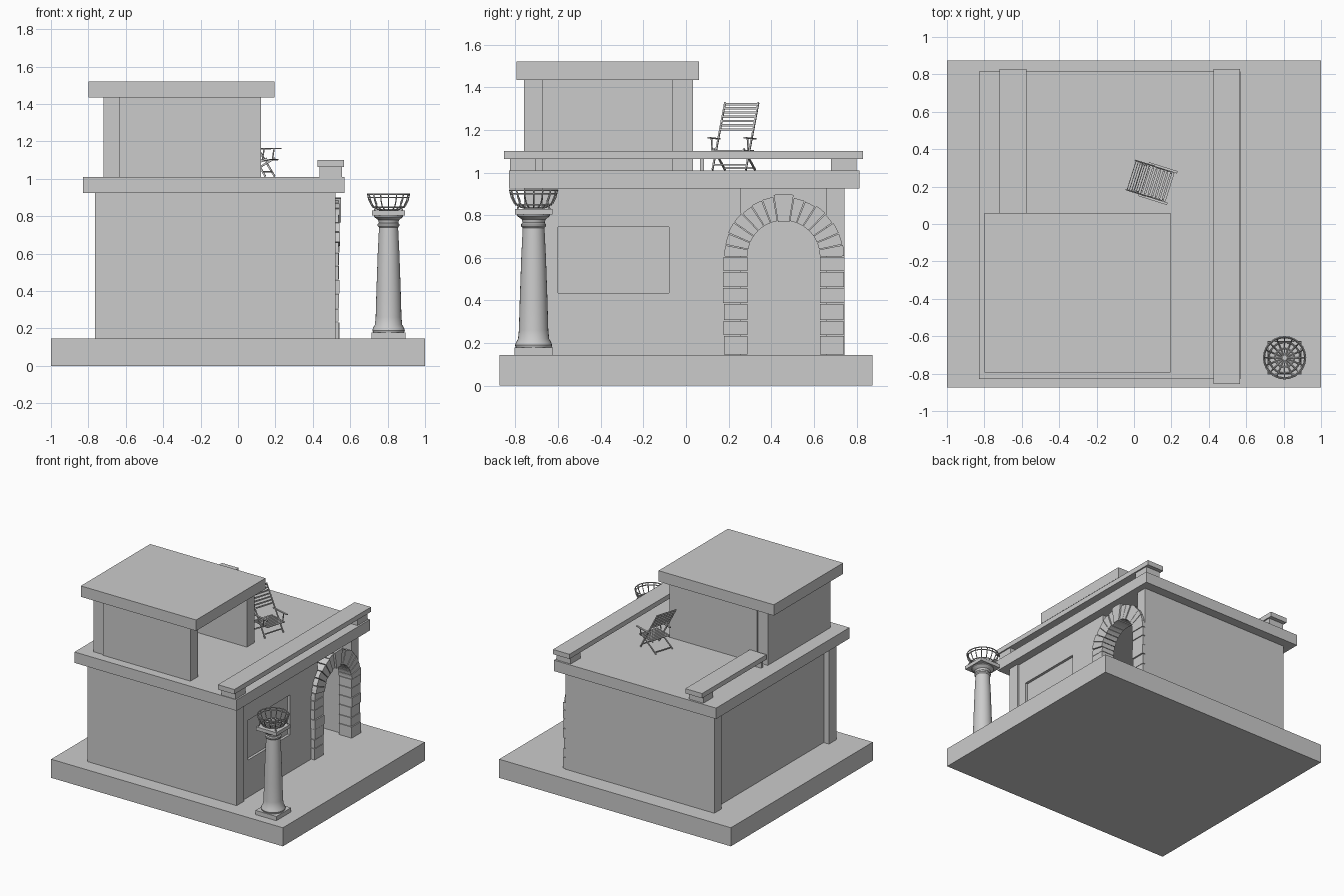
import bpy, bmesh, math, random
from mathutils import Vector, Matrix

if "Cube" in bpy.data.objects:
    bpy.data.objects.remove(bpy.data.objects["Cube"])
random.seed(4)


def mesh_obj(name, bm):
    bmesh.ops.recalc_face_normals(bm, faces=bm.faces)
    me = bpy.data.meshes.new(name)
    bm.to_mesh(me)
    bm.free()
    ob = bpy.data.objects.new(name, me)
    bpy.context.collection.objects.link(ob)
    return ob


def add_box(bm, x0, x1, y0, y1, z0, z1):
    m = Matrix.Translation(((x0 + x1) / 2, (y0 + y1) / 2, (z0 + z1) / 2))
    bmesh.ops.create_cube(bm, size=1, matrix=m @ Matrix.Diagonal((x1 - x0, y1 - y0, z1 - z0, 1)))


def box(name, *dims):
    bm = bmesh.new()
    add_box(bm, *dims)
    return mesh_obj(name, bm)


def add_bar(bm, a, b, w, h):
    """Rectangular bar between two points."""
    a, b = Vector(a), Vector(b)
    d = b - a
    m = Matrix.Translation((a + b) / 2) @ d.to_track_quat('X', 'Z').to_matrix().to_4x4()
    bmesh.ops.create_cube(bm, size=1, matrix=m @ Matrix.Diagonal((d.length, w, h, 1)))


def tube(name, paths, r, closed=False):
    cu = bpy.data.curves.new(name, 'CURVE')
    cu.dimensions = '3D'
    cu.bevel_depth = r
    cu.bevel_resolution = 1
    for pts in paths:
        s = cu.splines.new('POLY')
        s.points.add(len(pts) - 1)
        for p, c in zip(s.points, pts):
            p.co = (*c, 1)
        s.use_cyclic_u = closed
    ob = bpy.data.objects.new(name, cu)
    bpy.context.collection.objects.link(ob)
    return ob


# ground slab and the two flat roofs
box("ground_slab", -1, 1, -.875, .875, 0, .145)
box("terrace_roof", -.83, .57, -.83, .815, .925, 1.01)
box("upper_roof", -.80, .195, -.795, .06, 1.435, 1.52)

# lower storey: thin walls, open behind the arch
box("front_wall", -.765, .52, -.76, -.67, .145, .925)
box("back_wall", -.765, .52, .657, .743, .145, .925)
box("left_wall", -.72, -.635, -.67, .657, .145, .925)
right_wall = bmesh.new()
for dims in ((-.67, -.60, .145, .925), (-.08, .257, .145, .925),
             (-.60, -.08, .145, .435), (-.60, -.08, .745, .925)):
    add_box(right_wall, .42, .505, *dims)
mesh_obj("right_wall", right_wall)
box("wall_panel", .43, .485, -.60, -.08, .435, .745)

# upper storey, right side open
box("upper_left_wall", -.72, -.635, -.75, .02, 1.01, 1.435)
box("upper_front_wall", -.635, .122, -.76, -.67, 1.01, 1.435)
box("upper_back_wall", -.635, .122, -.065, .032, 1.01, 1.435)

# parapets: cap rails resting on end blocks
for side, x0, x1, y0, y1 in (("right", .425, .567, -.855, .83), ("left", -.72, -.575, .035, .83)):
    box(side + "_parapet_cap", x0, x1, y0, y1, 1.063, 1.10)
    for end, b0, b1 in (("front", max(y0 + .03, .033) if side == "left" else -.825,
                         .085 if side == "left" else -.705), ("back", .68, .80)):
        box(f"{side}_parapet_{end}_block", x0 + .01, x1 - .01, b0, b1, 1.01, 1.063)

# stone arch: pier blocks, wedges and keystone
CY, SPRING, RI, RO = .458, .605, .170, .282


def wedge(bm, a0, a1, ri, ro, x0, x1):
    ring = [(ri, a0), (ro, a0), (ro, (a0 + a1) / 2), (ro, a1), (ri, a1), (ri, (a0 + a1) / 2)]
    f = bm.faces.new([bm.verts.new((x0, CY + r * math.cos(a), SPRING + r * math.sin(a))) for r, a in ring])
    ext = bmesh.ops.extrude_face_region(bm, geom=[f], use_keep_orig=True)
    vs = [v for v in ext['geom'] if isinstance(v, bmesh.types.BMVert)]
    bmesh.ops.translate(bm, vec=(x1 - x0, 0, 0), verts=vs)


arch = bmesh.new()
for s in (-1, 1):
    edges = [.145, .235, .305, .385, .46, .535, SPRING]
    for z0, z1 in zip(edges, edges[1:]):
        ya, yb = sorted((CY + s * RI, CY + s * (RO + random.uniform(-.003, .003))))
        add_box(arch, .43, .54 + random.uniform(-.004, .005), ya, yb, z0 + .002, z1 - .002)
    half_key = .165
    step = (math.pi / 2 - half_key) / 7
    for i in range(7):
        a0, a1 = i * step + .008, (i + 1) * step - .008
        if s < 0:
            a0, a1 = math.pi - a1, math.pi - a0
        wedge(arch, a0, a1, RI, RO + random.uniform(-.005, .003), .43, .54 + random.uniform(-.004, .005))
wedge(arch, math.pi / 2 - .16, math.pi / 2 + .16, RI - .006, RO + .012, .43, .55)
mesh_obj("stone_arch", arch)

# column: plinth, turned shaft and square top
PX, PY = .805, -.715
box("column_plinth", PX - .09, PX + .09, PY - .09, PY + .09, .145, .178)
prof = [(0, .178), (.083, .178), (.087, .19), (.083, .203), (.073, .22), (.069, .26), (.065, .4),
        (.058, .6), (.051, .74), (.058, .748), (.058, .758), (.052, .765), (.056, .78),
        (.078, .797), (.078, .803), (0, .803)]
bm = bmesh.new()
vs = [bm.verts.new((PX + r, PY, z)) for r, z in prof]
es = [bm.edges.new(p) for p in zip(vs, vs[1:])]
bmesh.ops.spin(bm, geom=vs + es, cent=(PX, PY, 0), axis=(0, 0, 1), angle=2 * math.pi, steps=28)
bmesh.ops.remove_doubles(bm, verts=bm.verts, dist=1e-5)
shaft = mesh_obj("column_shaft", bm)
bpy.context.view_layer.objects.active = shaft
shaft.select_set(True)
bpy.ops.object.shade_smooth_by_angle(angle=math.radians(35))
box("column_top", PX - .088, PX + .088, PY - .088, PY + .088, .803, .83)


# iron fire basket
def polar(r, a, z):
    return (PX + r * math.cos(a), PY + r * math.sin(a), z)


def circle(r, z, n=24):
    return [polar(r, 2 * math.pi * i / n, z) for i in range(n)]


tube("basket_rings", [circle(.112, .917), circle(.108, .90), circle(.083, .848), circle(.05, .835)], .004, True)
ribs = [(.112, .917), (.105, .885), (.09, .855), (.06, .837), (.012, .834)]
tube("basket_ribs", [[polar(r, 2 * math.pi * i / 16, z) for r, z in ribs] for i in range(16)], .0035)
tube("basket_legs", [[polar(.108, a, .90), polar(.09, a, .865), polar(.113, a, .815)]
                     for a in (math.pi / 4 + k * math.pi / 2 for k in range(4))], .004)

# folding chair, built facing +x then turned
bm = bmesh.new()
for s in (-1, 1):
    y = s * .082
    add_bar(bm, (.085, y, .003), (-.112, y, .318), .007, .009)              # front leg and back post
    add_bar(bm, (-.085, y * .9, .003), (.09, y * .9, .10), .007, .009)      # rear leg
    add_bar(bm, (-.05, y * .9, .083), (.105, y * .9, .093), .006, .008)     # seat rail
    add_bar(bm, (-.04, y * 1.08, .148), (.12, y * 1.08, .153), .013, .006)  # armrest
    add_bar(bm, (.07, y * 1.08, .092), (.08, y * 1.08, .15), .006, .006)    # arm support
for i in range(8):
    x = -.04 + i * .02
    add_box(bm, x - .007, x + .007, -.08, .08, .09, .096)                   # seat slats
for i in range(7):
    t = .60 + i * .063
    x, z = .085 - .197 * t, .003 + .315 * t
    add_bar(bm, (x, -.082, z), (x, .082, z), .004, .011)                    # back slats
add_bar(bm, (.07, -.082, .027), (.07, .082, .027), .006, .008)
add_bar(bm, (-.07, -.075, .011), (-.07, .075, .011), .006, .008)
chair = mesh_obj("folding_chair", bm)
chair.location = (.09, .228, 1.01)
chair.rotation_euler.z = math.radians(-17.5)
